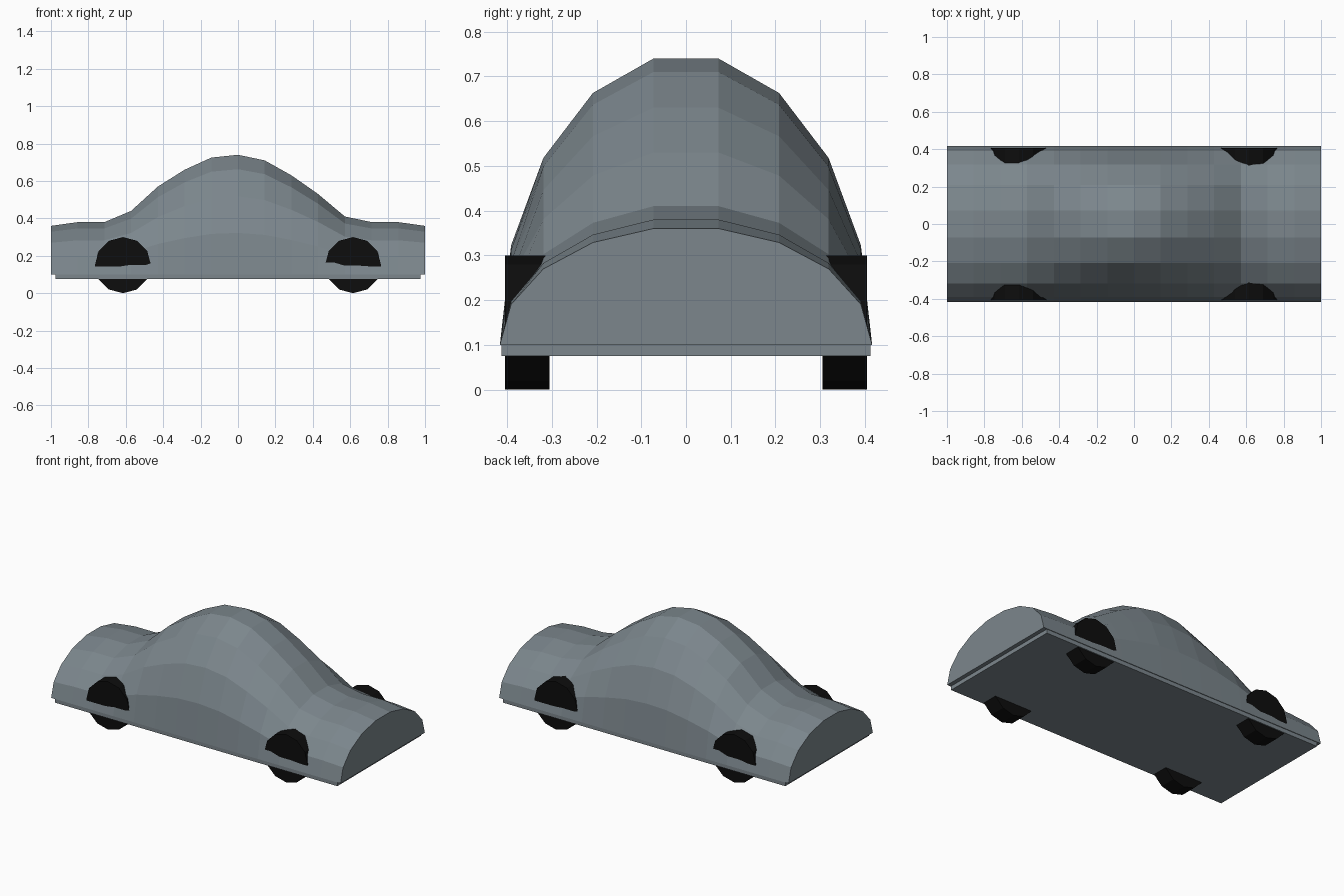
import bpy, bmesh, math

if "Cube" in bpy.data.objects:
    bpy.data.objects.remove(bpy.data.objects["Cube"])


def material(name, rgb):
    mat = bpy.data.materials.new(name)
    mat.use_nodes = True
    mat.diffuse_color = (*rgb, 1)
    mat.node_tree.nodes["Principled BSDF"].inputs["Base Color"].default_value = (*rgb, 1)
    return mat


def add_object(name, bm, mat):
    bmesh.ops.recalc_face_normals(bm, faces=bm.faces)
    mesh = bpy.data.meshes.new(name)
    bm.to_mesh(mesh)
    bm.free()
    mesh.materials.append(mat)
    obj = bpy.data.objects.new(name, mesh)
    bpy.context.scene.collection.objects.link(obj)
    return obj


paint = material("slate grey paint", (0.2, 0.24, 0.265))
rubber = material("black rubber", (0.004, 0.004, 0.004))

# Body shell: half-ellipse sections lofted along the length
roof = [0.36, 0.38, 0.38, 0.44, 0.57, 0.66, 0.725, 0.74,
        0.71, 0.63, 0.53, 0.41, 0.38, 0.38, 0.36]
SILL, HALF_WIDTH, SIDES = 0.1, 0.416, 9
peak = math.sin(math.radians(80))
bm = bmesh.new()
rings = []
for i, top in enumerate(roof):
    x = -1 + 2 * i / (len(roof) - 1)
    angles = [math.pi * k / SIDES for k in range(SIDES + 1)]
    rings.append([bm.verts.new((x, HALF_WIDTH * math.cos(a),
                                SILL + (top - SILL) * math.sin(a) / peak))
                  for a in angles])
for a, b in zip(rings, rings[1:]):
    for k in range(SIDES):
        bm.faces.new((a[k], a[k + 1], b[k + 1], b[k]))
    bm.faces.new((a[0], b[0], b[-1], a[-1]))
bm.faces.new(rings[0])
bm.faces.new(rings[-1])
add_object("body_shell", bm, paint)

# Floor pan
bm = bmesh.new()
bmesh.ops.create_cube(bm, size=1)
bmesh.ops.scale(bm, vec=(1.95, 0.824, 0.03), verts=bm.verts)
bmesh.ops.translate(bm, vec=(0, 0, 0.09), verts=bm.verts)
add_object("floor_pan", bm, paint)

# Wheels
for end, x in (("left", 0.615), ("right", -0.615)):
    for side, y in (("front", -0.355), ("back", 0.355)):
        bpy.ops.mesh.primitive_cylinder_add(
            vertices=12, radius=0.15, depth=0.1, location=(x, y, 0.15),
            rotation=(math.pi / 2, 0, 0))
        wheel = bpy.context.object
        wheel.name = f"wheel_{side}_{end}"
        wheel.data.materials.append(rubber)
